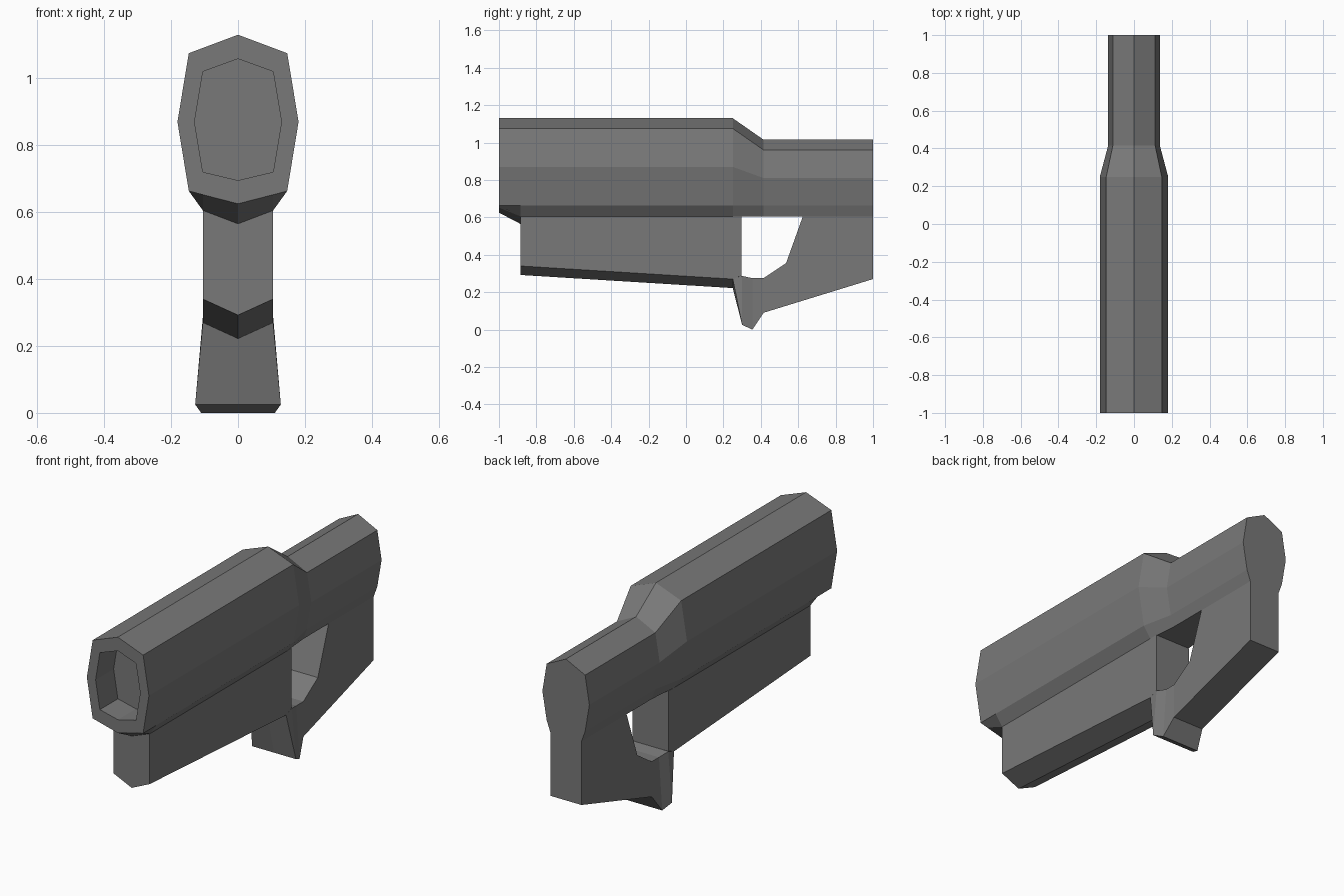
import bpy, bmesh

if "Cube" in bpy.data.objects:
    bpy.data.objects.remove(bpy.data.objects["Cube"])

# Dark grey finish shared by all parts
finish = bpy.data.materials.new("dark_grey")
finish.diffuse_color = (.19, .19, .19, 1)
finish.use_nodes = True
finish.node_tree.nodes["Principled BSDF"].inputs["Base Color"].default_value = finish.diffuse_color


def loft(name, rings):
    """Skin a closed solid through rings of equal point count."""
    bm = bmesh.new()
    rows = [[bm.verts.new(p) for p in ring] for ring in rings]
    n = len(rows[0])
    for a, b in zip(rows, rows[1:]):
        for i in range(n):
            j = (i + 1) % n
            bm.faces.new((a[i], a[j], b[j], b[i]))
    bm.faces.new(rows[0])
    bm.faces.new(rows[-1])
    bmesh.ops.recalc_face_normals(bm, faces=bm.faces)
    mesh = bpy.data.meshes.new(name)
    bm.to_mesh(mesh)
    bm.free()
    mesh.materials.append(finish)
    obj = bpy.data.objects.new(name, mesh)
    bpy.context.collection.objects.link(obj)
    return obj


def section(y, half):
    """Mirror a half outline (x, z), running from top centre to bottom centre."""
    right = [(x, y, z) for x, z in half]
    left = [(-x, y, z) for x, z in reversed(half) if x > 0]
    return right + left


# Upper body: recessed muzzle, wide barrel, taper and slim rear
bore = [(0, 1.058), (.105, 1.02), (.13, .87), (.105, .72), (.075, .713), (0, .695)]
wide = [(0, 1.13), (.147, 1.075), (.181, .87), (.147, .663)]
slim = [(0, 1.015), (.112, .96), (.137, .81), (.112, .663)]
lip = [(.105, .652), (0, .625)]
keel = [(.105, .605), (0, .565)]
flat = [(.105, .605), (0, .605)]
rear = [(.091, .605), (0, .605)]
loft("barrel_body", [
    section(-.85, bore),
    section(-1, bore),
    section(-1, wide + lip),
    section(-.885, wide + keel),
    section(.25, wide + flat),
    section(.415, slim + rear),
    section(1, slim + rear),
])

# Lower fore-end with a V-shaped underside
loft("fore_end", [
    section(y, [(0, .62), (.105, .605), (.105, edge), (0, mid)])
    for y, edge, mid in [(-.885, .34, .292), (.25, .27, .222), (.297, .289, .285)]
])

# Flared guard lip: inner (y, z, half width), outer (y, z, half width), outer centre z
stations = [
    ((.297, .288, .105), (.25, .27, .105), .222),
    ((.298, .287, .105), (.30, .025, .128), .025),
    ((.355, .275, .091), (.355, .0, .11), .0),
    ((.415, .275, .091), (.415, .09, .091), .09),
]
loft("guard_lip", [
    [(-iw, iy, iz), (iw, iy, iz), (ow, oy, oz), (0, oy, mid), (-ow, oy, oz)]
    for (iy, iz, iw), (oy, oz, ow), mid in stations
])

# Rear grip: extruded side profile
grip = [(.415, .275), (.415, .09), (1, .27), (1, .606), (.625, .606), (.535, .355)]
loft("rear_grip", [[(x, y, z) for y, z in grip] for x in (-.091, .091)])
